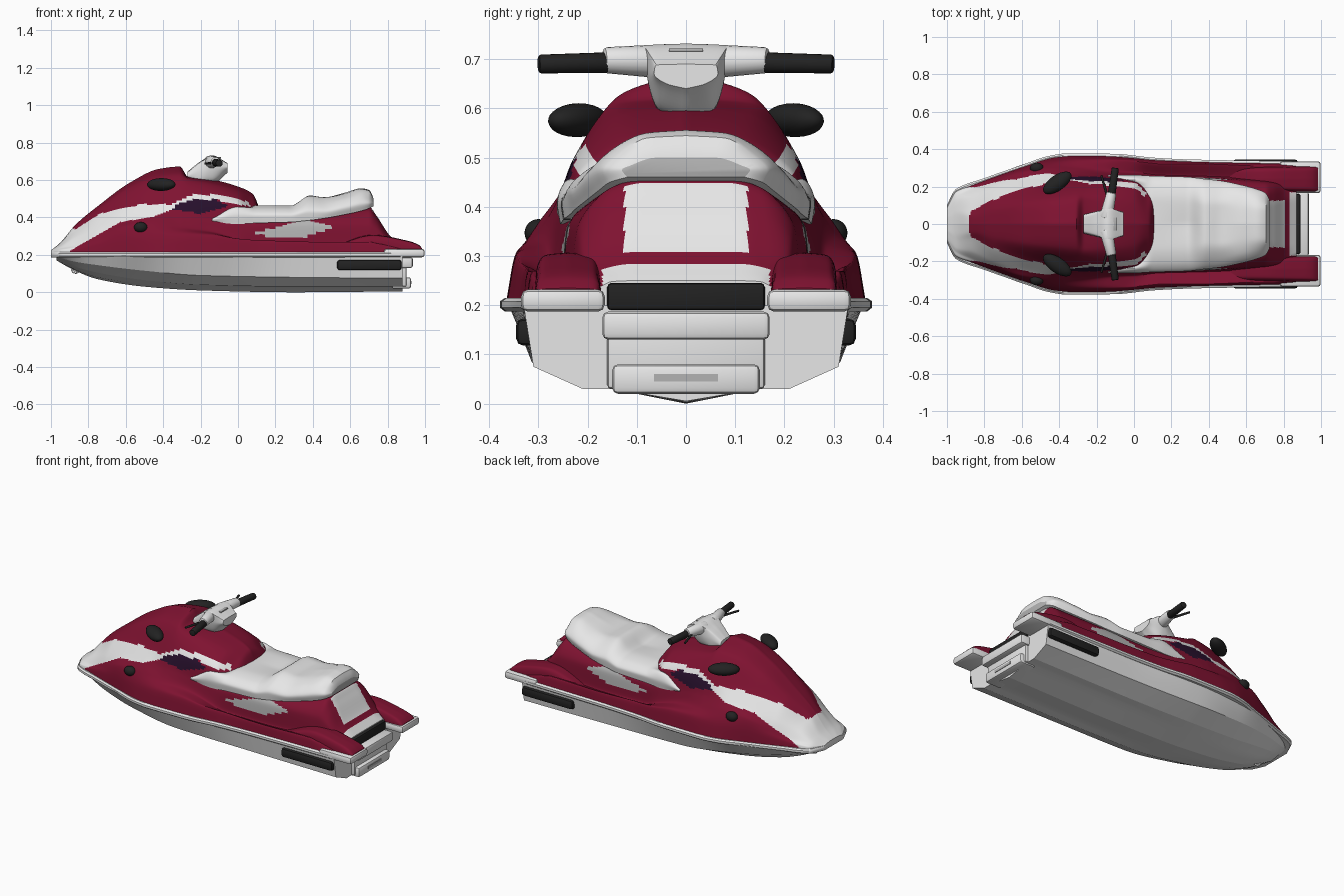
import bpy, bmesh, math
from mathutils import Vector, Matrix


def material(name, *rgb):
    m = bpy.data.materials.new(name)
    m.diffuse_color = (*rgb, 1)
    return m


CRIMSON = material("crimson", .21, .006, .03)
WHITE = material("white", .8, .8, .8)
GREY = material("grey", .45, .45, .45)
BLACK = material("black", .016, .016, .016)
PLUM = material("dark plum", .02, .005, .025)


def lin(pts, x):
    if x <= pts[0][0]:
        return pts[0][1]
    for (a, u), (b, v) in zip(pts, pts[1:]):
        if x <= b:
            return u + (v - u) * (x - a) / (b - a)
    return pts[-1][1]


def smooth(pts, x):
    """Monotone cubic through (x, value) points."""
    n = len(pts)
    d = [(pts[i + 1][1] - pts[i][1]) / (pts[i + 1][0] - pts[i][0]) for i in range(n - 1)]
    t = [d[0]] + [2 * a * b / (a + b) if a * b > 0 else 0 for a, b in zip(d, d[1:])] + [d[-1]]
    i = 0
    while i < n - 2 and x > pts[i + 1][0]:
        i += 1
    h = pts[i + 1][0] - pts[i][0]
    s = min(1, max(0, (x - pts[i][0]) / h))
    return ((2*s**3 - 3*s*s + 1) * pts[i][1] + (s**3 - 2*s*s + s) * h * t[i]
            + (3*s*s - 2*s**3) * pts[i + 1][1] + (s**3 - s*s) * h * t[i + 1])


def finish(name, bm, mats, rule=None, angle=35):
    bmesh.ops.remove_doubles(bm, verts=bm.verts, dist=1e-5)
    bmesh.ops.recalc_face_normals(bm, faces=bm.faces)
    if rule:
        for f in bm.faces:
            c = f.calc_center_median()
            f.material_index = rule(c.x, abs(c.y), c.z)
    me = bpy.data.meshes.new(name)
    bm.to_mesh(me)
    bm.free()
    for m in mats:
        me.materials.append(m)
    ob = bpy.data.objects.new(name, me)
    bpy.context.collection.objects.link(ob)
    bpy.ops.object.select_all(action='DESELECT')
    ob.select_set(True)
    bpy.context.view_layer.objects.active = ob
    bpy.ops.object.shade_smooth_by_angle(angle=math.radians(angle))
    return ob


def loft(name, stations, mats, nx=60, sub=6, rule=None, sharp=False, yc=0, angle=35):
    """Skin symmetric half sections (x, [(y, z), ...]) along x."""
    k = len(stations[0][1])
    rows = [[[(x, sec[j][c]) for x, sec in stations] for c in (0, 1)] for j in range(k)]
    x0, x1 = stations[0][0], stations[-1][0]
    f = lin if sharp else smooth
    bm, rings = bmesh.new(), []
    for i in range(nx + 1):
        x = x0 + (x1 - x0) * i / nx
        key = [[smooth(r[c], x) for c in (0, 1)] for r in rows]
        half = []
        for j in range((k - 1) * sub + 1):
            half.append([f([(q, p[c]) for q, p in enumerate(key)], j / sub) for c in (0, 1)])
        full = [(-y, z) for y, z in half[:0:-1]] + half
        rings.append([bm.verts.new((x, yc + y, z)) for y, z in full])
    n = len(rings[0])
    for a, b in zip(rings, rings[1:]):
        for j in range(n):
            bm.faces.new((a[j], a[(j + 1) % n], b[(j + 1) % n], b[j]))
    bm.faces.new(rings[0])
    bm.faces.new(rings[-1])
    return finish(name, bm, mats, rule, angle)


def box(name, lo, hi, mat, bevel=.008):
    bm = bmesh.new()
    lo, hi = Vector(lo), Vector(hi)
    bmesh.ops.create_cube(bm, size=1, matrix=Matrix.Translation((lo + hi) / 2) @ Matrix.Diagonal((*(hi - lo), 1)))
    if bevel:
        bmesh.ops.bevel(bm, geom=bm.edges[:], offset=bevel, segments=2, affect='EDGES', profile=.5)
    return finish(name, bm, [mat])


def ball(name, at, scale, mat, rot=0, tilt=0):
    bm = bmesh.new()
    m = Matrix.Translation(at) @ Matrix.Rotation(rot, 4, 'Z') @ Matrix.Rotation(tilt, 4, 'X')
    bmesh.ops.create_uvsphere(bm, u_segments=24, v_segments=14, radius=1, matrix=m @ Matrix.Diagonal((*scale, 1)))
    return finish(name, bm, [mat])


def tube(name, a, b, r1, r2, mat):
    a, b = Vector(a), Vector(b)
    bm = bmesh.new()
    m = Matrix.Translation((a + b) / 2) @ (b - a).to_track_quat('Z', 'Y').to_matrix().to_4x4()
    bmesh.ops.create_cone(bm, cap_ends=True, segments=20, radius1=r1, radius2=r2, depth=(b - a).length, matrix=m)
    bmesh.ops.bevel(bm, geom=[e for e in bm.edges if e.calc_face_angle(0) > 1], offset=r2 * .3,
                    segments=2, affect='EDGES', profile=.5)
    return finish(name, bm, [mat])


# Hull with chines
loft("hull", [
    (-.97, [(0, .17), (.03, .175), (.08, .185), (.12, .19), (.15, .2)]),
    (-.88, [(0, .12), (.06, .125), (.12, .14), (.17, .165), (.205, .2)]),
    (-.75, [(0, .07), (.08, .08), (.16, .105), (.225, .145), (.26, .2)]),
    (-.5, [(0, .03), (.1, .045), (.19, .065), (.285, .115), (.34, .2)]),
    (-.2, [(0, .01), (.13, .03), (.21, .04), (.315, .09), (.36, .2)]),
    (.3, [(0, 0), (.15, .03), (.21, .03), (.31, .08), (.335, .2)]),
    (.88, [(0, .005), (.15, .03), (.21, .03), (.31, .075), (.33, .2)]),
], [WHITE], sharp=True, sub=3, angle=12)

# Gunwale rim
WIDTH = [(-1, .1), (-.955, .185), (-.8, .245), (-.6, .315), (-.45, .365), (-.35, .378),
         (-.1, .375), (.1, .355), (.3, .345), (.87, .335)]
loft("gunwale_rim", [(x, [(0, .215), (w - .01, .215), (w, .208), (w, .195), (w - .01, .187)])
                     for x, w in WIDTH], [WHITE], nx=120, sub=1, sharp=True)

# Deck: x, centre height, then hood top, hood edge, body side, ledge, outer rim
HOOD = [
    (-1, .225, .03, .225, .05, .223, .07, .22, .08, .218, .085, .215),
    (-.95, .265, .05, .262, .09, .255, .13, .245, .15, .235, .17, .225),
    (-.87, .36, .04, .352, .08, .33, .15, .29, .185, .25, .2, .235),
    (-.74, .468, .07, .455, .13, .42, .21, .335, .235, .29, .247, .26),
    (-.58, .585, .1, .56, .185, .465, .25, .385, .285, .35, .302, .29),
    (-.42, .66, .12, .62, .22, .48, .268, .41, .305, .36, .338, .3),
    (-.31, .672, .13, .63, .23, .49, .268, .4, .3, .35, .345, .305),
    (-.27, .62, .135, .61, .232, .49, .265, .4, .297, .345, .345, .307),
    (-.15, .605, .13, .585, .235, .48, .258, .385, .285, .325, .342, .307),
    (0, .565, .11, .545, .225, .46, .25, .37, .28, .28, .335, .287),
]
TAIL = [
    (.08, .525, .07, .505, .2, .42, .245, .36, .267, .25, .327, .28),
    (.13, .43, .1, .425, .2, .405, .243, .36, .262, .245, .322, .278),
    (.4, .43, .1, .43, .19, .41, .24, .36, .255, .24, .32, .27),
    (.7, .458, .08, .458, .15, .44, .22, .36, .24, .25, .31, .27),
    (.74, .41, .09, .41, .16, .395, .215, .34, .235, .25, .31, .262),
    (.81, .305, .11, .305, .16, .295, .2, .275, .22, .24, .3, .25),
    (.87, .25, .1, .25, .15, .248, .17, .24, .2, .23, .3, .235),
]
deck = [(s[0], [(0, s[1])] + list(zip(s[2::2], s[3::2])) + [(lin(WIDTH, s[0]) - .012, .208)])
        for s in HOOD + TAIL]


def between(lo, hi, x, z):
    return lo[0][0] <= x <= lo[-1][0] and lin(lo, x) <= z <= lin(hi, x)


STRIPE_LO = [(-1, 0), (-.9, .22), (-.85, .25), (-.63, .375), (-.45, .405), (-.34, .45)]
STRIPE_HI = [(-1, .4), (-.9, .35), (-.87, .335), (-.74, .42), (-.52, .47), (-.34, .47)]
WINDOW_LO = [(-.39, .45), (-.2, .42), (-.05, .46)]
WINDOW_HI = [(-.39, .45), (-.23, .5), (-.12, .495), (-.05, .46)]
ARC_LO = [(-.39, .45), (-.23, .5), (-.12, .495), (.08, .455)]
ARC_HI = [(-.39, .455), (-.25, .52), (-.12, .522), (.08, .48)]
PANEL_LO = [(.06, .31), (.33, .285), (.52, .35)]
PANEL_HI = [(.06, .31), (.36, .388), (.52, .35)]


def deck_paint(x, y, z):
    if between(STRIPE_LO, STRIPE_HI, x, z):
        return 1
    if y > .15 and between(WINDOW_LO, WINDOW_HI, x, z):
        return 3
    if y > .15 and between(ARC_LO, ARC_HI, x, z):
        return 1
    if y < .28 and between(PANEL_LO, PANEL_HI, x, z):
        return 2
    if x > .69 and y < .125 and .305 < z < .445:
        return 1
    return 1 if x > .83 and y < .17 else 0


loft("deck_and_hood", deck, [CRIMSON, WHITE, GREY, PLUM], nx=240, sub=10, rule=deck_paint)

# Stepped seat with grey insert at the back
loft("seat", [
    (-.14, [(0, .38), (.15, .385), (.24, .395), (.262, .388), (.255, .375)]),
    (0, [(0, .4), (.15, .41), (.235, .457), (.262, .41), (.256, .365)]),
    (.1, [(0, .465), (.12, .465), (.21, .45), (.257, .41), (.252, .37)]),
    (.28, [(0, .455), (.12, .463), (.2, .45), (.252, .41), (.248, .375)]),
    (.385, [(0, .517), (.1, .515), (.185, .485), (.24, .43), (.235, .385)]),
    (.46, [(0, .508), (.1, .508), (.18, .48), (.232, .43), (.225, .395)]),
    (.57, [(0, .532), (.09, .525), (.165, .5), (.21, .45), (.2, .415)]),
    (.66, [(0, .556), (.08, .55), (.15, .515), (.185, .47), (.175, .435)]),
    (.705, [(0, .545), (.08, .54), (.135, .505), (.165, .475), (.155, .45)]),
    (.725, [(0, .5), (.06, .5), (.11, .485), (.13, .475), (.12, .46)]),
], [WHITE, GREY], nx=90, rule=lambda x, y, z: int(x > .722 and y < .07 and z > .45))

# Stern: swim platform parts and transom
box("transom_block", (.78, -.16, .03), (.9, .16, .186), WHITE)
box("transom_ledge", (.82, -.17, .13), (.935, .17, .187), WHITE, .012)
box("transom_step", (.82, -.15, .02), (.925, .15, .08), WHITE, .012)
box("transom_slot", (.92, -.065, .045), (.928, .065, .06), GREY, 0)
box("platform_bar", (.855, -.16, .19), (.89, .16, .245), BLACK)

# Steering head, built lengthwise
loft("steering_head", [
    (-.27, [(0, .645), (.04, .64), (.05, .62), (.04, .605), (0, .595)]),
    (-.2, [(0, .7), (.06, .693), (.068, .65), (.06, .6), (0, .585)]),
    (-.14, [(0, .732), (.085, .727), (.08, .67), (.058, .6), (0, .575)]),
    (-.055, [(0, .69), (.06, .688), (.065, .67), (.04, .65), (0, .64)]),
], [WHITE], nx=24)
box("steering_pad", (-.16, -.035, .715), (-.09, .035, .722), GREY, .002)

# Bow eye
for i in range(10):
    a, b = (math.tau * q / 10 for q in (i, i + 1))
    tube("bow_eye_link", (-.868 + .02 * math.cos(a), 0, .125 + .02 * math.sin(a)),
         (-.868 + .02 * math.cos(b), 0, .125 + .02 * math.sin(b)), .007, .007, WHITE)

# Paired parts
for s, side in ((1, "left"), (-1, "right")):
    loft(side + "_rear_sponson", [
        (.5, [(0, .24), (.035, .24), (.055, .23), (.06, .2)]),
        (.72, [(0, .307), (.045, .302), (.062, .28), (.07, .2)]),
        (.9, [(0, .277), (.05, .273), (.064, .25), (.07, .2)]),
        (.965, [(0, .255), (.05, .252), (.064, .24), (.068, .2)]),
        (.985, [(0, .235), (.05, .233), (.06, .228), (.064, .2)]),
    ], [CRIMSON], nx=30, yc=s * .24)
    box(side + "_stern_bumper", (.78, min(s * .165, s * .335), .187), (.998, max(s * .165, s * .335), .232), WHITE, .014)
    box(side + "_hull_fin", (.53, min(s * .3, s * .345), .118), (.875, max(s * .3, s * .345), .173), BLACK, .014)
    ball(side + "_deck_cap", (-.52, s * .3, .347), (.036, .028, .028), BLACK)
    ball(side + "_mirror", (-.41, s * .22, .576), (.088, .042, .034), BLACK, s * .6, -s * .2)
    tube(side + "_bar_arm", (-.15, s * .03, .695), (-.12, s * .168, .698), .036, .026, WHITE)
    tube(side + "_grip", (-.12, s * .155, .693), (-.1, s * .3, .69), .021, .019, BLACK)
    tube(side + "_lever", (-.14, s * .14, .69), (-.175, s * .26, .688), .007, .006, BLACK)
